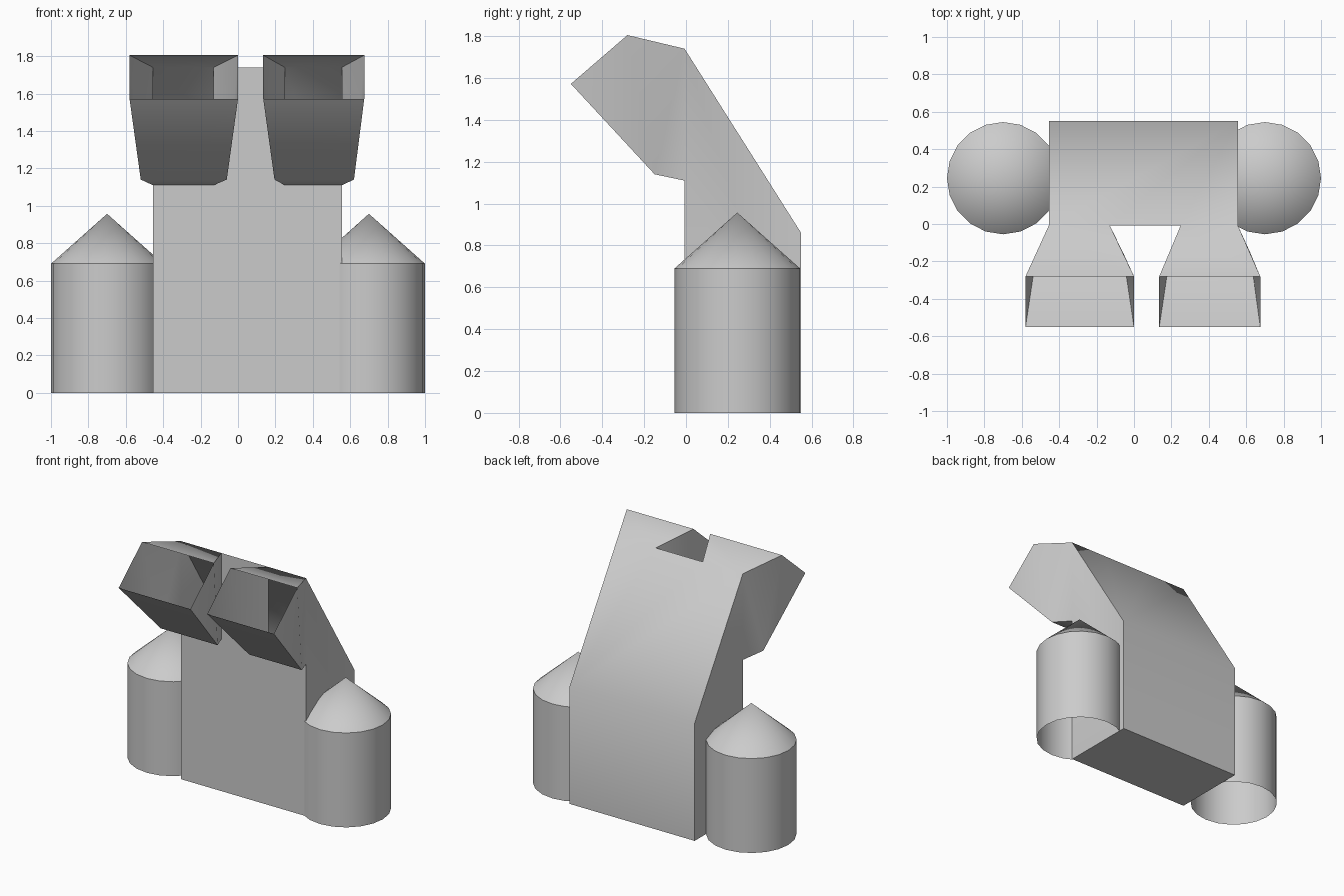
import bpy, bmesh, math

if "Cube" in bpy.data.objects:
    bpy.data.objects.remove(bpy.data.objects["Cube"])

X0, X1 = -0.455, 0.555          # body sides
YF, YB = -0.007, 0.55           # body front and back
Z_SILL, Z_TOP, Z_EAVE = 1.11, 1.74, 0.86


def finish(bm, name, angle):
    bmesh.ops.remove_doubles(bm, verts=bm.verts, dist=1e-4)
    bmesh.ops.recalc_face_normals(bm, faces=bm.faces)
    me = bpy.data.meshes.new(name)
    bm.to_mesh(me)
    bm.free()
    ob = bpy.data.objects.new(name, me)
    bpy.context.collection.objects.link(ob)
    bpy.ops.object.select_all(action='DESELECT')
    ob.select_set(True)
    bpy.context.view_layer.objects.active = ob
    bpy.ops.object.shade_smooth_by_angle(angle=math.radians(angle))
    return ob


bm = bmesh.new()


def face(*pts):
    bm.faces.new([bm.verts.new(p) for p in pts])


# two hollow flared hoods: base x range, lower-bend x range, mouth x range
hoods = [((X0, -0.13), (-0.52, -0.06), (-0.58, 0.0)),
         ((0.25, X1), (0.195, 0.62), (0.135, 0.675))]
for base, bend, mouth in hoods:
    bt, bb, mb, et, eb = [[(x, y, z) for x in xs] for xs, y, z in (
        (base, YF, Z_TOP), (base, YF, Z_SILL), (bend, -0.15, 1.14),
        (mouth, -0.28, 1.805), (mouth, -0.55, 1.572))]
    face(bt[0], bt[1], et[1], et[0])
    face(bb[0], bb[1], mb[1], mb[0])
    face(mb[0], mb[1], eb[1], eb[0])
    for i in (0, 1):
        face(bt[i], et[i], mb[i], bb[i])
        face(et[i], eb[i], mb[i])

# hollow body: front wall is open behind each hood
A, B = hoods[0][0][1], hoods[1][0][0]
face((X0, YF, 0), (X1, YF, 0), *[(x, YF, Z_SILL) for x in (X1, B, A, X0)])
face((A, YF, Z_SILL), (B, YF, Z_SILL), (B, YF, Z_TOP), (A, YF, Z_TOP))
face((X0, YB, Z_EAVE), (X1, YB, Z_EAVE), *[(x, YF, Z_TOP) for x in (X1, B, A, X0)])
face((X0, YB, 0), (X1, YB, 0), (X1, YB, Z_EAVE), (X0, YB, Z_EAVE))
face((X0, YF, 0), (X1, YF, 0), (X1, YB, 0), (X0, YB, 0))
for x in (X0, X1):
    face((x, YF, 0), (x, YB, 0), (x, YB, Z_EAVE), (x, YF, Z_TOP), (x, YF, Z_SILL))

body = finish(bm, "hooded_body", 50)
# keep the crease between back wall and sloping roof sharp
sharp = body.data.attributes.get("sharp_edge") or \
    body.data.attributes.new("sharp_edge", 'BOOLEAN', 'EDGE')
for e in body.data.edges:
    if all(abs(body.data.vertices[v].co.z - Z_EAVE) < 1e-3 for v in e.vertices):
        sharp.data[e.index].value = True

# side tanks: open-bottomed cylinders with cone caps
for side, sx in (("left", -1), ("right", 1)):
    bm = bmesh.new()
    N = 20
    rings = [[bm.verts.new((sx * 0.70 + 0.30 * math.cos(2 * math.pi * i / N),
                            0.245 + 0.30 * math.sin(2 * math.pi * i / N), z))
              for i in range(N)] for z in (0, 0.69)]
    tip = bm.verts.new((sx * 0.70, 0.245, 0.957))
    for i in range(N):
        j = (i + 1) % N
        bm.faces.new((rings[0][i], rings[0][j], rings[1][j], rings[1][i]))
        bm.faces.new((rings[1][i], rings[1][j], tip))
    finish(bm, side + "_tank", 35)
